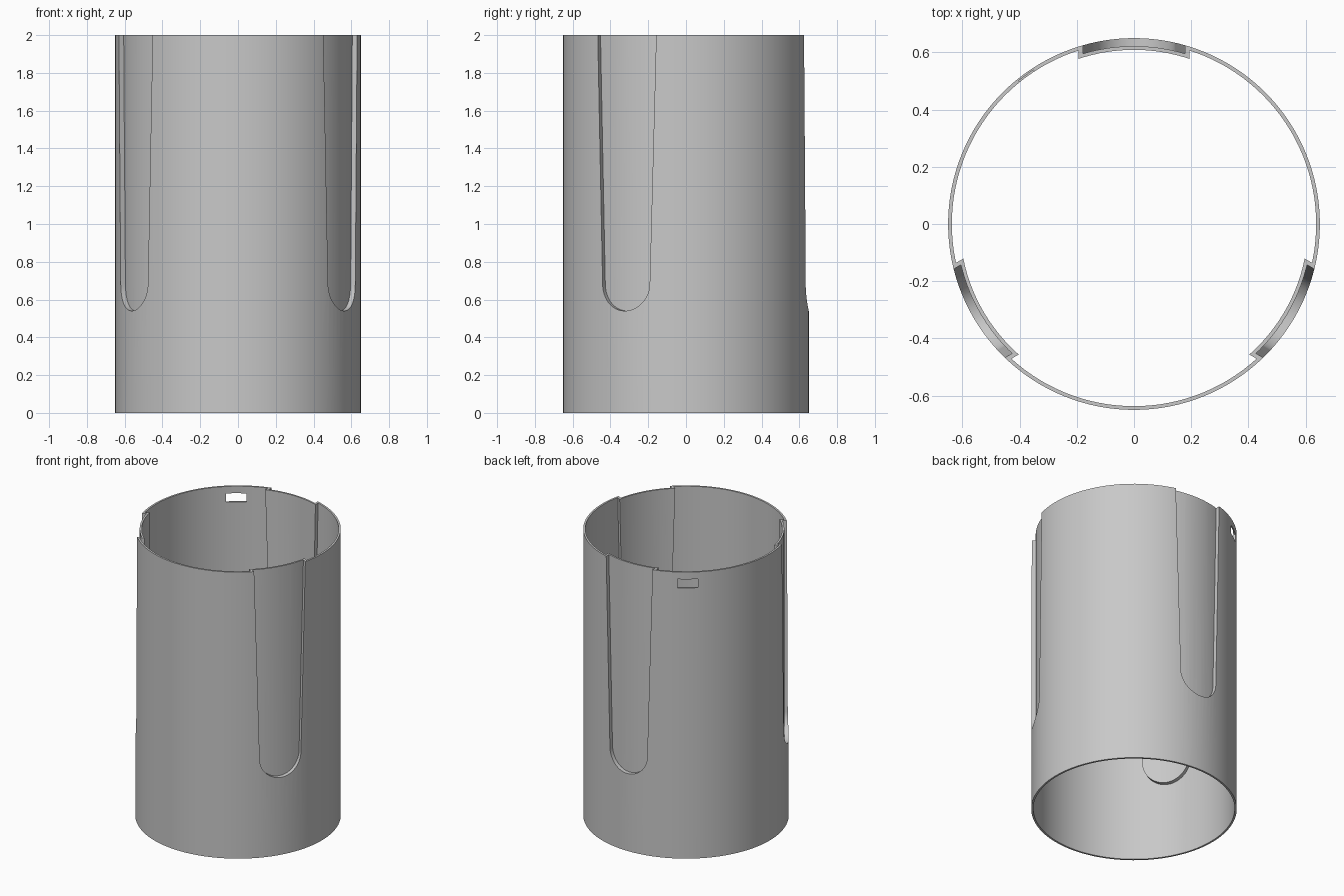
import bpy
import bmesh
import math
from mathutils import Matrix

if "Cube" in bpy.data.objects:
    bpy.data.objects.remove(bpy.data.objects["Cube"], do_unlink=True)

HEIGHT, OUTER, WALL = 2.0, 0.65, 0.013
FLOOR = 0.622          # outer radius of the recessed channel floor
SEGMENTS = 128

grey = bpy.data.materials.new("light grey plastic")
grey.use_nodes = True
colour = (0.58, 0.58, 0.58, 1)
grey.diffuse_color = colour
grey.node_tree.nodes["Principled BSDF"].inputs["Base Color"].default_value = colour


def make_object(name, bm):
    bmesh.ops.recalc_face_normals(bm, faces=bm.faces)
    mesh = bpy.data.meshes.new(name)
    bm.to_mesh(mesh)
    bm.free()
    mesh.materials.append(grey)
    obj = bpy.data.objects.new(name, mesh)
    bpy.context.collection.objects.link(obj)
    return obj


def ring(name, inner, outer, bottom, top):
    """Tube with a rectangular wall section."""
    bm = bmesh.new()
    loops = []
    for r, z in ((inner, bottom), (outer, bottom), (outer, top), (inner, top)):
        loops.append([bm.verts.new((r * math.cos(a), r * math.sin(a), z))
                      for a in (math.tau * i / SEGMENTS for i in range(SEGMENTS))])
    for k in range(4):
        a, b = loops[k], loops[(k + 1) % 4]
        for i in range(SEGMENTS):
            j = (i + 1) % SEGMENTS
            bm.faces.new((a[i], a[j], b[j], b[i]))
    return make_object(name, bm)


def tongue(name, angle, grow):
    """Tapered prism with a round lower end, pointing out along the angle."""
    radius, centre, top = 0.144 + grow, 0.684, HEIGHT + 0.2
    top_half = 0.184 + grow
    outline = [(top_half, top)]
    outline += [(radius * math.cos(t), centre - radius * math.sin(t))
                for t in (math.pi * i / 32 for i in range(33))]
    outline.append((-top_half, top))
    bm = bmesh.new()
    face = bm.faces.new([bm.verts.new((0.4, u, z)) for u, z in outline])
    out = bmesh.ops.extrude_face_region(bm, geom=[face])["geom"]
    bmesh.ops.translate(bm, vec=(0.5, 0, 0),
                        verts=[v for v in out if isinstance(v, bmesh.types.BMVert)])
    bm.transform(Matrix.Rotation(angle, 4, "Z"))
    return make_object(name, bm)


def box(name, size, centre, angle=0):
    bm = bmesh.new()
    bmesh.ops.create_cube(bm, size=1)
    bm.transform(Matrix.Rotation(angle, 4, "Z") @ Matrix.Translation(centre)
                 @ Matrix.Diagonal((*size, 1)))
    return make_object(name, bm)


def combine(target, other, operation):
    """Apply a boolean and discard the second object."""
    mod = target.modifiers.new("combine", "BOOLEAN")
    mod.operation, mod.solver, mod.object = operation, "EXACT", other
    bpy.context.view_layer.objects.active = target
    bpy.ops.object.modifier_apply(modifier=mod.name)
    bpy.data.objects.remove(other, do_unlink=True)


# Thin open tube, made overlong and trimmed at the end
sleeve = ring("sleeve", OUTER - WALL, OUTER, 0, HEIGHT + 0.1)

# Three recessed channels with their inward housings
for degrees in (90, 210, 330):
    angle = math.radians(degrees)
    housing = ring("channel_housing", FLOOR - WALL, OUTER - 0.006, 0.3, HEIGHT + 0.1)
    combine(housing, tongue("housing_outline", angle, 0.015), "INTERSECT")
    combine(sleeve, housing, "UNION")
    recess = ring("channel_recess", FLOOR, OUTER + 0.1, 0.3, HEIGHT + 0.15)
    combine(recess, tongue("recess_outline", angle, 0), "INTERSECT")
    combine(sleeve, recess, "DIFFERENCE")

# Latch window near the rim, with a shallow groove leading to it inside
latch = math.radians(126)
combine(sleeve, box("latch_window", (0.2, 0.127, 0.06), (0.65, 0, 1.92), latch), "DIFFERENCE")
combine(sleeve, box("latch_groove", (0.1, 0.063, 0.3), (0.593, 0, 2.06), latch), "DIFFERENCE")

# Flat rim
combine(sleeve, box("rim_trim", (2, 2, 0.4), (0, 0, HEIGHT + 0.2)), "DIFFERENCE")

bpy.ops.object.select_all(action="DESELECT")
sleeve.select_set(True)
bpy.context.view_layer.objects.active = sleeve
bpy.ops.object.shade_smooth_by_angle(angle=math.radians(30))
